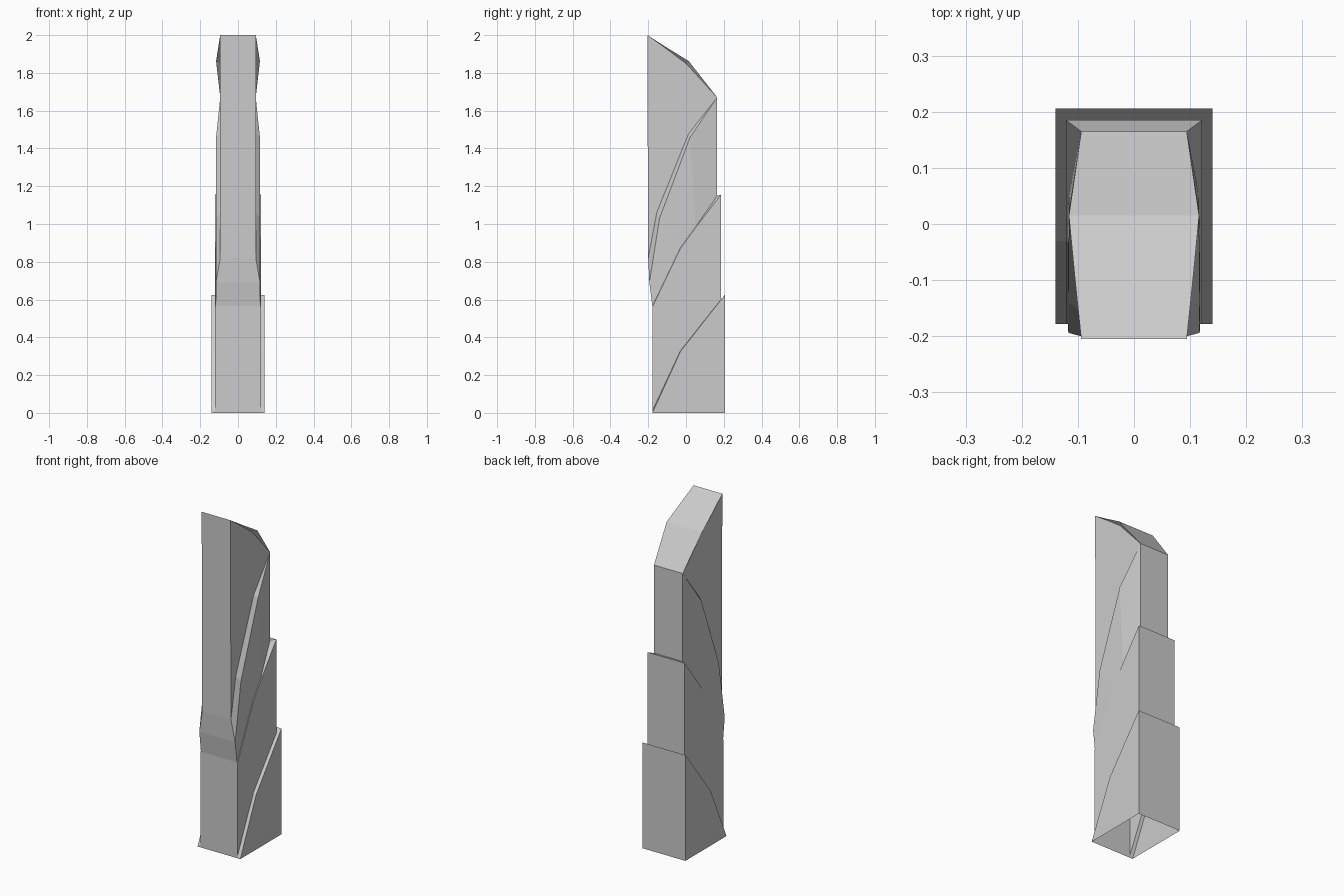
import bpy, bmesh

if "Cube" in bpy.data.objects:
    bpy.data.objects.remove(bpy.data.objects["Cube"])

# Each row holds four (x, y, z) points of the right side, front to back.
ground = [(.14, -.178, 0), (.14, -.03, 0), (.14, .09, 0), (.14, .206, 0)]
base_rim = [(.14, -.178, 0), (.14, -.03, .325), (.14, .09, .478), (.14, .206, .625)]
base_ledge = [(.121, -.178, .012), (.121, -.03, .328), (.121, .08, .468), (.121, .185, .60)]
mid_rim = [(.121, -.178, .56), (.121, -.03, .87), (.121, .05, .98), (.121, .185, 1.155)]
mid_ledge = [(.118, -.178, .565), (.118, -.03, .873), (.116, .05, .983), (.094, .165, 1.15)]
flare_rim = [(.117, -.194, .69), (.117, -.14, 1.03), (.116, .022, 1.46), (.094, .165, 1.67)]
flare_ledge = [(.094, -.2, .82), (.094, -.155, 1.06), (.094, .012, 1.475), (.094, .165, 1.67)]
roof_under = [(.094, -.205, 2.0), (.094, -.1, 1.925), (.094, 0, 1.85), (.094, .165, 1.67)]
roof_edge = [(.094, -.205, 2.0), (.105, -.1, 1.933), (.116, .015, 1.862), (.094, .165, 1.67)]


def loft(name, rows, cap=False):
    """Mirror each row into a ring and skin consecutive rings."""
    bm = bmesh.new()
    rings = []
    for row in rows:
        pts = row + [(-x, y, z) for x, y, z in reversed(row)]
        rings.append([bm.verts.new(p) for p in pts])
    for low, high in zip(rings, rings[1:]):
        n = len(low)
        for i in range(n):
            j = (i + 1) % n
            bm.faces.new((low[i], low[j], high[j], high[i]))
    if cap:
        top = rings[-1]
        n = len(top)
        for i in range(n // 2 - 1):
            bm.faces.new((top[i], top[i + 1], top[n - 2 - i], top[n - 1 - i]))
    bmesh.ops.remove_doubles(bm, verts=bm.verts[:], dist=1e-4)
    mesh = bpy.data.meshes.new(name)
    bm.to_mesh(mesh)
    bm.free()
    obj = bpy.data.objects.new(name, mesh)
    bpy.context.collection.objects.link(obj)
    return obj


# Wide lower tier, open underneath
loft("base_tier", [ground, base_rim, base_ledge])
# Middle tier rising out of the base
loft("middle_tier", [base_ledge, mid_rim, mid_ledge])
# Flared shaft with the swept ledge
loft("flared_shaft", [mid_ledge, flare_rim, flare_ledge])
# Slim top with the slanted hexagonal roof
loft("top_tier", [flare_ledge, roof_under, roof_edge], cap=True)
